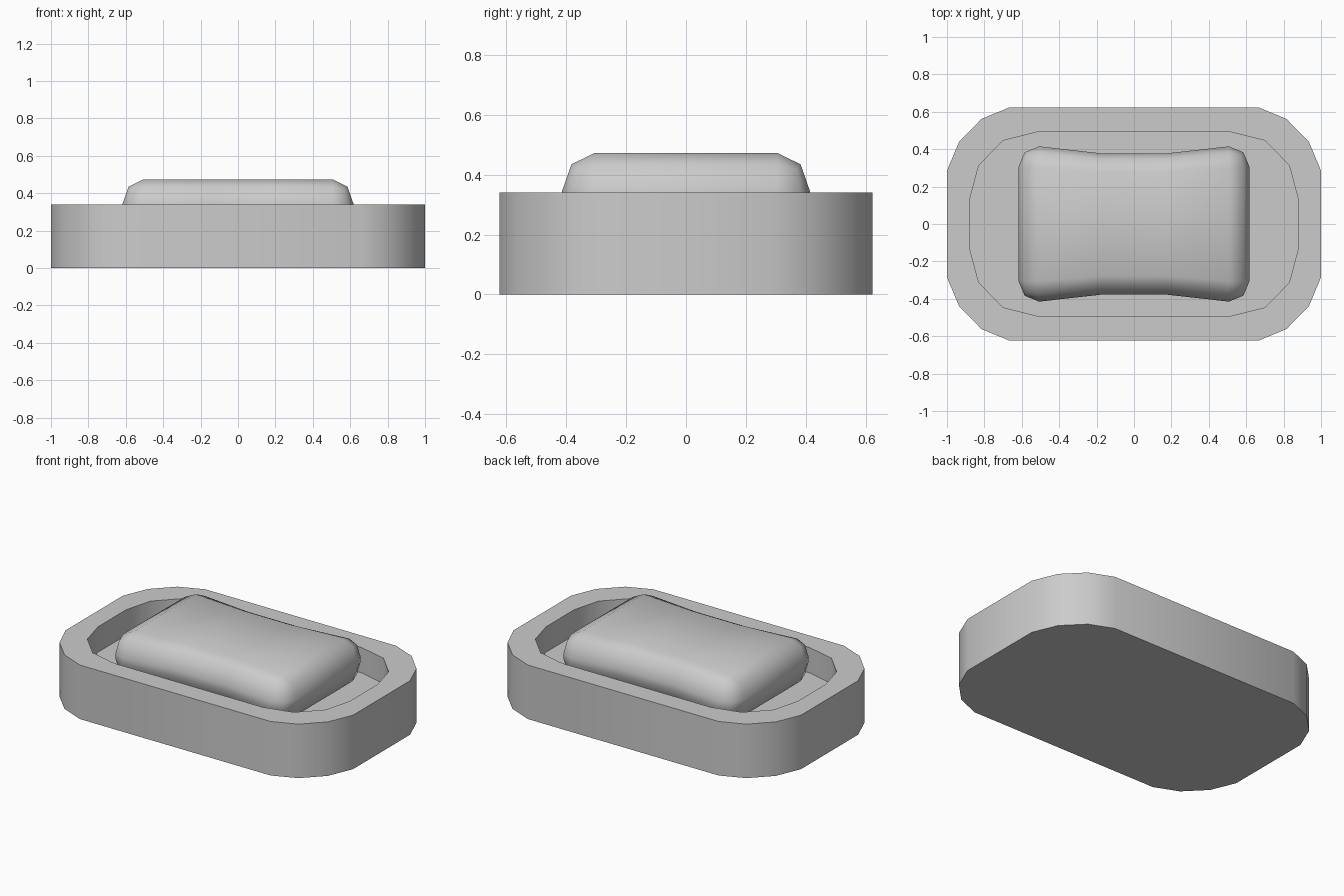
import bpy, bmesh, math

if "Cube" in bpy.data.objects:
    bpy.data.objects.remove(bpy.data.objects["Cube"])

grey = bpy.data.materials.new("light_grey")
grey.diffuse_color = (0.6, 0.6, 0.6, 1)
grey.use_nodes = True
grey.node_tree.nodes["Principled BSDF"].inputs["Base Color"].default_value = grey.diffuse_color

def finish(name, bm, angle):
    bmesh.ops.recalc_face_normals(bm, faces=bm.faces)
    me = bpy.data.meshes.new(name)
    bm.to_mesh(me)
    bm.free()
    me.materials.append(grey)
    ob = bpy.data.objects.new(name, me)
    bpy.context.collection.objects.link(ob)
    bpy.ops.object.select_all(action='DESELECT')
    ob.select_set(True)
    bpy.context.view_layer.objects.active = ob
    bpy.ops.object.shade_smooth_by_angle(angle=math.radians(angle))
    return ob

def outline(quarter):
    """Mirror one corner (from the +x side to the +y side) into a full loop."""
    q = quarter
    return (q + [(-x, y) for x, y in reversed(q)]
            + [(-x, -y) for x, y in q] + [(x, -y) for x, y in reversed(q)])

# Dish: thick-walled tray with a recessed floor
outer = outline([(1.0, .285), (.935, .44), (.815, .562), (.664, .624)])
inner = outline([(.876, .14), (.83, .313), (.70, .446), (.515, .492)])
bm = bmesh.new()
levels = [(outer, 0), (outer, .34), (inner, .34), (inner, .18)]
rings = [[bm.verts.new((x, y, z)) for x, y in pts] for pts, z in levels]
n = len(outer)
for a, b in zip(rings, rings[1:]):
    for i in range(n):
        j = (i + 1) % n
        bm.faces.new((a[i], a[j], b[j], b[i]))
bm.faces.new(rings[0])
bm.faces.new(rings[-1])
finish("dish", bm, 45)

# Soap bar: bevelled block, pinched at the waist
bottom, top = .18, .473
zs = .13 / .11
bm = bmesh.new()
bmesh.ops.create_cube(bm, size=1)
for v in bm.verts:
    v.co.x *= 1.235
    v.co.y *= .83
    v.co.z *= (top - bottom) / zs
bmesh.ops.bevel(bm, geom=bm.edges[:], offset=.11, segments=2, profile=.5,
                affect='EDGES')
for x in (-.175, .175):
    bmesh.ops.bisect_plane(bm, geom=bm.verts[:] + bm.edges[:] + bm.faces[:],
                           plane_co=(x, 0, 0), plane_no=(1, 0, 0))
for v in bm.verts:
    if abs(v.co.x) < .2:
        v.co.y *= .91
    v.co.z = v.co.z * zs + (top + bottom) / 2
finish("soap_bar", bm, 80)
